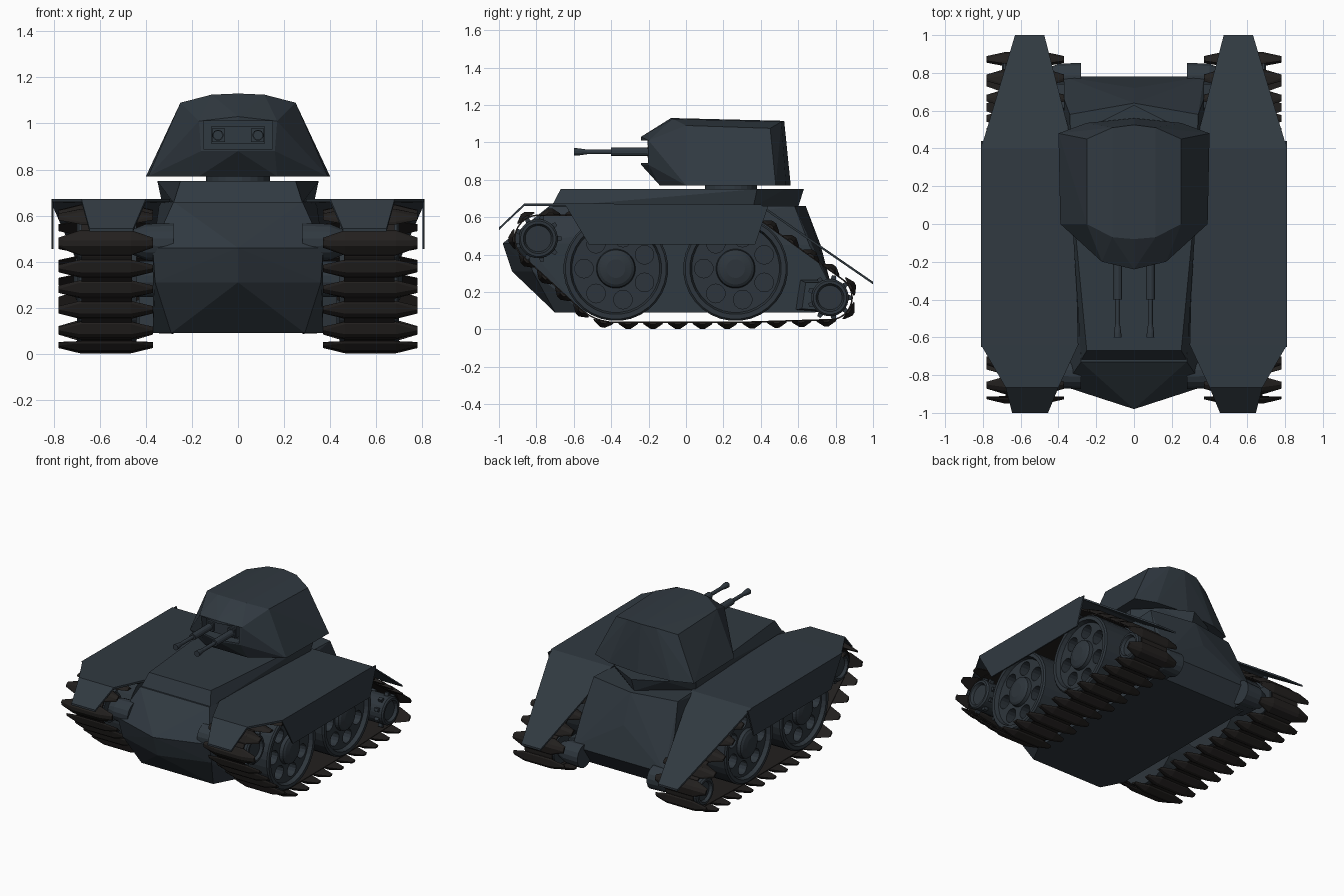
import bpy, bmesh, math
from mathutils import Vector, geometry

if "Cube" in bpy.data.objects:
    bpy.data.objects.remove(bpy.data.objects["Cube"])

def mat(name, rgb):
    m = bpy.data.materials.new(name)
    m.diffuse_color = (*rgb, 1)
    m.use_nodes = True
    m.node_tree.nodes["Principled BSDF"].inputs["Base Color"].default_value = m.diffuse_color
    return m

STEEL = mat("slate_paint", (0.030, 0.041, 0.052))
WHEEL = mat("wheel_slate", (0.027, 0.036, 0.045))
TRACK = mat("track_black", (0.016, 0.014, 0.013))

def make(name, bm, m, mirror=False):
    bmesh.ops.recalc_face_normals(bm, faces=bm.faces[:])
    me = bpy.data.meshes.new(name)
    bm.to_mesh(me)
    bm.free()
    me.materials.append(m)
    ob = bpy.data.objects.new(name, me)
    bpy.context.collection.objects.link(ob)
    if mirror:
        ob.modifiers.new("mirror", 'MIRROR')
    return ob

def hull(bm, pts):
    """Convex solid through the points."""
    vs = [bm.verts.new(p) for p in pts]
    r = bmesh.ops.convex_hull(bm, input=vs)
    junk = set(r['geom_interior'] + r['geom_unused'])
    bmesh.ops.delete(bm, geom=[v for v in junk if isinstance(v, bmesh.types.BMVert)], context='VERTS')

def sym(pts):
    return pts + [(-x, y, z) for x, y, z in pts if x]

def box(bm, a, b):
    hull(bm, [(x, y, z) for x in (a[0], b[0]) for y in (a[1], b[1]) for z in (a[2], b[2])])

def lathe(bm, prof, centre, axis='x', n=32):
    """Spin (position along axis, radius) pairs about the x, y or z axis, capped."""
    rings = []
    for p, r in prof:
        ring = []
        for i in range(n):
            a = 2 * math.pi * (i + 0.5) / n
            c, s = r * math.cos(a), r * math.sin(a)
            v = {'x': (p, c, s), 'y': (c, p, s), 'z': (c, s, p)}[axis]
            ring.append(bm.verts.new(Vector(v) + Vector(centre)))
        rings.append(ring)
    for r0, r1 in zip(rings, rings[1:]):
        for i in range(n):
            j = (i + 1) % n
            bm.faces.new((r0[i], r0[j], r1[j], r1[i]))
    bm.faces.new(rings[0])
    bm.faces.new(rings[-1])

def cut(ob, cutter):
    cutter.hide_render = True
    md = ob.modifiers.new("cut", 'BOOLEAN')
    md.operation, md.solver, md.object = 'DIFFERENCE', 'EXACT', cutter
    bpy.context.view_layer.objects.active = ob
    bpy.ops.object.modifier_apply(modifier=md.name)
    bpy.data.objects.remove(cutter)

# Hull body with pointed nose
bm = bmesh.new()
hull(bm, sym([(.29, -.70, .09), (.36, -.82, .31), (0, -.93, .31), (.37, -.86, .46), (0, -.98, .46),
              (.28, -.73, .66), (.34, .58, .66), (0, .64, .66), (.37, .66, .45), (0, .72, .45),
              (.37, .78, .22), (.37, .69, .09), (.37, -.55, .09), (.37, -.70, .46)]))
make("hull", bm, STEEL)

# Raised deck
bm = bmesh.new()
hull(bm, sym([(.28, -.72, .655), (.25, -.67, .75), (.35, .38, .75), (0, .63, .75),
              (.33, .36, .655), (0, .60, .655), (.20, .53, .75)]))
make("upper_deck", bm, STEEL)

# Turret ring
bm = bmesh.new()
lathe(bm, [(.74, .14), (.79, .14)], (0, .24, 0), 'z', 24)
make("turret_ring", bm, STEEL)

# Turret shell with gun recess
bm = bmesh.new()
hull(bm, sym([(.39, 0, .77), (.40, .48, .77), (.25, .535, .77), (0, .56, .77), (.17, -.14, .77),
              (.16, -.20, .88), (0, -.24, .88), (.17, -.20, 1.01), (0, -.24, 1.03),
              (.25, 0, 1.09), (.25, .45, 1.075), (.115, -.07, 1.125), (0, -.08, 1.13),
              (.115, .51, 1.11), (0, .525, 1.115)]))
turret = make("turret", bm, STEEL)
bm = bmesh.new()
box(bm, (-.15, -.4, .89), (.15, -.15, 1.01))
cut(turret, make("recess_cutter", bm, STEEL))

# Gun mantlet and twin guns
bm = bmesh.new()
box(bm, (-.115, -.19, .91), (.115, -.13, .99))
make("mantlet", bm, STEEL)
bm = bmesh.new()
box(bm, (.057, -.205, .92), (.113, -.15, .978))
make("gun_socket", bm, STEEL, True)
bm = bmesh.new()
lathe(bm, [(-.60, .021), (-.575, .020), (-.53, .013), (-.40, .013), (-.40, .024), (-.16, .024)],
      (.087, 0, .949), 'y', 12)
make("gun", bm, STEEL, True)

# Fenders: sloped front, flat middle, sloped rear, hanging skirt
def plate(bm, pts, off):
    hull(bm, pts + [tuple(Vector(p) + Vector(off)) for p in pts])

bm = bmesh.new()
down = (0, 0, -.014)
plate(bm, [(.455, -1, .545), (.645, -1, .545), (.68, -.865, .673), (.40, -.865, .673)], down)
plate(bm, [(.40, -.865, .673), (.68, -.865, .673), (.81, -.64, .673), (.81, .40, .668),
           (.32, .40, .668), (.295, -.64, .673)], down)
plate(bm, [(.32, .40, .668), (.81, .40, .668), (.63, 1, .255), (.475, 1, .255)], down)
plate(bm, [(.81, -.65, .673), (.81, .44, .66), (.81, .37, .455), (.81, -.52, .455)], (-.01, 0, 0))
make("fender", bm, STEEL, True)

# Road wheels with seven holes each
for name, y in (("front_road_wheel", -.375), ("rear_road_wheel", .265)):
    c = (0, y, .325)
    bm = bmesh.new()
    lathe(bm, [(.44, .25), (.44, .28), (.69, .28), (.70, .27), (.70, .245), (.67, .235), (.67, .105),
               (.695, .10), (.705, .085), (.715, .05)], c)
    wheel = make(name, bm, WHEEL)
    bm = bmesh.new()
    for k in range(7):
        a = math.pi + k * 2 * math.pi / 7
        lathe(bm, [(.60, .05), (.80, .05)],
              (0, y + .17 * math.cos(a), .325 + .17 * math.sin(a)), 'x', 14)
    cut(wheel, make("hole_cutter", bm, WHEEL))
    wheel.modifiers.new("mirror", 'MIRROR')

# End wheels with teeth, and their axles
for name, y, z, r in (("front_end_wheel", -.79, .485, .105), ("rear_drive_wheel", .77, .17, .10)):
    bm = bmesh.new()
    lathe(bm, [(.46, r), (.69, r), (.70, r - .01), (.70, r - .025), (.68, r - .035), (.68, .03)],
          (0, y, z), 'x', 24)
    for x in (.49, .64):
        for k in range(9):
            a = 2 * math.pi * k / 9
            t, n = Vector((0, -math.sin(a), math.cos(a))), Vector((0, math.cos(a), math.sin(a)))
            hull(bm, [Vector((x + dx, y, z)) + t * w * s + n * q for dx in (0, .03)
                      for q, w in ((r - .02, .018), (r + .02, .010)) for s in (-1, 1)])
    make(name, bm, WHEEL, True)
    bm = bmesh.new()
    lathe(bm, [(.28, .085), (.40, .08), (.47, .05)], (0, y, z), 'x', 16)
    make(name + "_axle", bm, STEEL, True)

# Axles of the road wheels and the rear gear housing
bm = bmesh.new()
for y in (-.375, .265):
    lathe(bm, [(.30, .08), (.46, .08)], (0, y, .325), 'x', 16)
hull(bm, [(.30, .55, .10), (.30, .76, .09), (.30, .74, .28), (.30, .58, .28),
          (.43, .62, .11), (.43, .76, .10), (.43, .74, .25), (.43, .64, .25)])
make("axle_housing", bm, STEEL, True)

# Track path: taut loop around the four wheels
pts = []
for y, z, r in ((-.79, .485, .125), (-.375, .325, .288), (.265, .325, .288), (.77, .17, .118)):
    pts += [Vector((y + r * math.cos(a * math.pi / 24), z + r * math.sin(a * math.pi / 24)))
            for a in range(48)]
loop = [pts[i] for i in geometry.convex_hull_2d(pts)]
if sum(a.cross(b) for a, b in zip(loop, loop[1:] + loop[:1])) < 0:
    loop.reverse()
segs = list(zip(loop, loop[1:] + loop[:1]))
total = sum((b - a).length for a, b in segs)

def along(d):
    for a, b in segs:
        l = (b - a).length
        if d <= l:
            return a.lerp(b, d / l), (b - a).normalized()
        d -= l
    return segs[-1][1], (segs[-1][1] - segs[-1][0]).normalized()

# Thin link band
bm = bmesh.new()
rows = []
for a, b in segs:
    rows.append([bm.verts.new((x, a.x, a.y)) for x in (.46, .68)])
for r0, r1 in zip(rows, rows[1:] + rows[:1]):
    bm.faces.new((r0[0], r0[1], r1[1], r1[0]))
band = make("track_band", bm, TRACK)
sol = band.modifiers.new("thick", 'SOLIDIFY')
sol.thickness, sol.offset = .008, 0
band.modifiers.new("mirror", 'MIRROR')

# Track pads: leaf-shaped slats with a ridge
bm = bmesh.new()
count = round(total / .131)
for k in range(count):
    p, t = along(total * (k + .5) / count)
    n = Vector((t.y, -t.x))
    shape = []
    for s in (-1, 1):
        for x, u, h in ((.205, .022, 0), (.205, .012, .012), (.11, .055, 0), (.11, .050, .010), (.11, .012, .035)):
            for w in (-u, u):
                q = p + t * w + n * h
                shape.append((.575 + s * x, q.x, q.y))
    hull(bm, shape)
make("track_pads", bm, TRACK, True)
